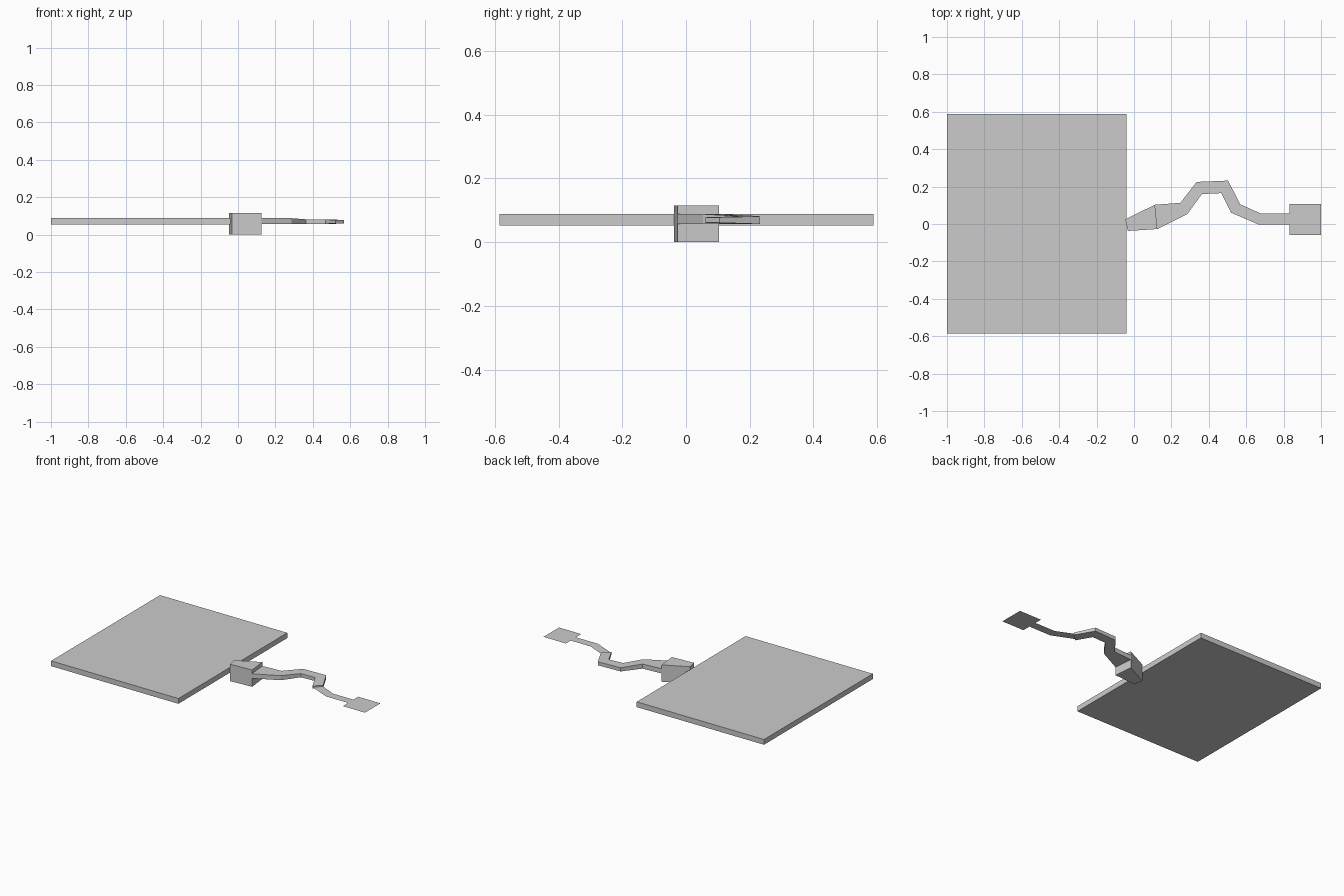
import bpy, bmesh

if "Cube" in bpy.data.objects:
    bpy.data.objects.remove(bpy.data.objects["Cube"])


def make_object(name, bm):
    bmesh.ops.recalc_face_normals(bm, faces=bm.faces)
    mesh = bpy.data.meshes.new(name)
    bm.to_mesh(mesh)
    bm.free()
    obj = bpy.data.objects.new(name, mesh)
    bpy.context.collection.objects.link(obj)
    return obj


def prism(name, outline, z0, z1):
    bm = bmesh.new()
    lo = [bm.verts.new((x, y, z0)) for x, y in outline]
    hi = [bm.verts.new((x, y, z1)) for x, y in outline]
    bm.faces.new(lo)
    bm.faces.new(hi)
    n = len(outline)
    for i in range(n):
        j = (i + 1) % n
        bm.faces.new((lo[i], lo[j], hi[j], hi[i]))
    return make_object(name, bm)


def strap(name, sections):
    # rectangular sections: left xy, right xy, bottom z, top z
    bm = bmesh.new()
    rings = [[bm.verts.new((*a, z0)), bm.verts.new((*b, z0)),
              bm.verts.new((*b, z1)), bm.verts.new((*a, z1))]
             for a, b, z0, z1 in sections]
    for r, s in zip(rings, rings[1:]):
        for i in range(4):
            j = (i + 1) % 4
            bm.faces.new((r[i], r[j], s[j], s[i]))
    bm.faces.new(rings[0])
    bm.faces.new(rings[-1])
    return make_object(name, bm)


def sheet(name, pairs, z):
    bm = bmesh.new()
    rows = [[bm.verts.new((*p, z)) for p in pair] for pair in pairs]
    for r, s in zip(rows, rows[1:]):
        bm.faces.new((r[0], r[1], s[1], s[0]))
    for f in bm.faces:
        f.normal_update()
        if f.normal.z < 0:
            f.normal_flip()
    mesh = bpy.data.meshes.new(name)
    bm.to_mesh(mesh)
    bm.free()
    bpy.context.collection.objects.link(bpy.data.objects.new(name, mesh))


# Main slab
prism("slab", [(-1, -0.585), (-0.04, -0.585), (-0.04, 0.588), (-1, 0.588)],
      0.053, 0.089)

# Skewed connector block at the slab edge
prism("connector_block",
      [(-0.047, 0.025), (-0.033, -0.037), (0.125, -0.027), (0.112, 0.103)],
      0, 0.115)

# Thick bent part of the cord
strap("bent_cord", [
    ((0.112, 0.103), (0.125, -0.027), 0.057, 0.089),
    ((0.248, 0.113), (0.285, 0.053), 0.057, 0.088),
    ((0.335, 0.225), (0.363, 0.16), 0.057, 0.082),
    ((0.503, 0.232), (0.467, 0.165), 0.057, 0.081),
    ((0.568, 0.105), (0.52, 0.06), 0.061, 0.078),
])

# Flat tail of the cord and its end tab
sheet("flat_cord", [((0.568, 0.105), (0.52, 0.06)),
                    ((0.68, 0.055), (0.667, -0.003)),
                    ((0.832, 0.055), (0.832, -0.003))], 0.07)
sheet("end_tab", [((0.832, 0.107), (0.832, -0.06)),
                  ((1, 0.107), (1, -0.06))], 0.07)
